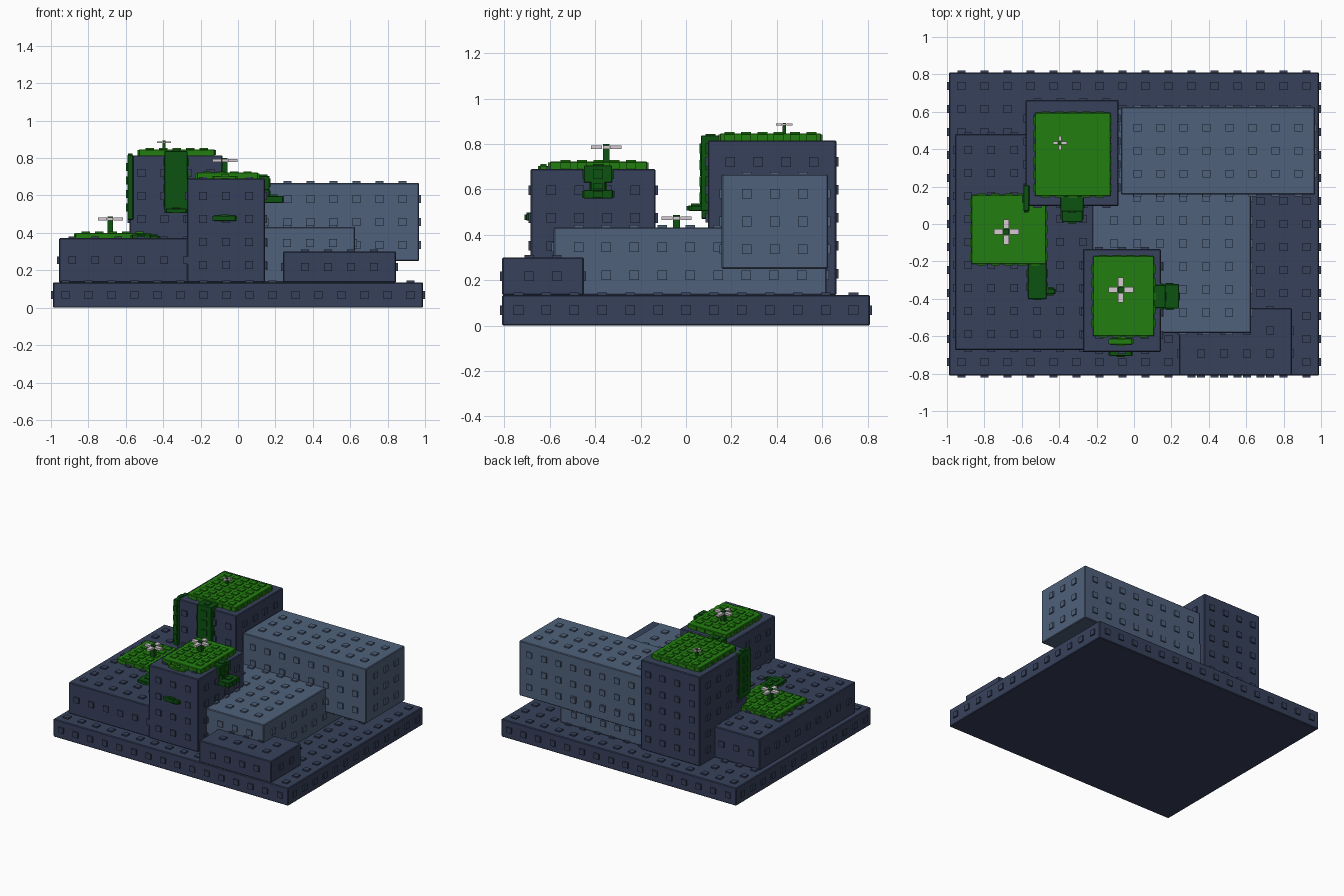
import bpy
import bmesh
from mathutils import Vector, Matrix

cube = bpy.data.objects.get("Cube")
if cube:
    bpy.data.objects.remove(cube, do_unlink=True)


def make_material(name, rgb):
    mat = bpy.data.materials.new(name)
    mat.use_nodes = True
    mat.diffuse_color = (*rgb, 1)
    mat.node_tree.nodes["Principled BSDF"].inputs["Base Color"].default_value = (*rgb, 1)
    return mat


NAVY = make_material("navy wall", (0.038, 0.053, 0.105))
SLATE = make_material("slate wall", (0.08, 0.12, 0.2))
LEAF = make_material("leaf green", (0.016, 0.21, 0.005))
VINE = make_material("vine green", (0.004, 0.085, 0.006))
PETAL = make_material("pale petal", (0.66, 0.6, 0.63))


def add_box(bm, lo, hi, bevel=0):
    lo, hi = Vector(lo), Vector(hi)
    mat = Matrix.Translation((lo + hi) / 2) @ Matrix.Diagonal((*(hi - lo), 1))
    verts = bmesh.ops.create_cube(bm, size=1, matrix=mat)["verts"]
    if bevel:
        edges = list({e for v in verts for e in v.link_edges})
        bmesh.ops.bevel(bm, geom=edges, offset=bevel, segments=1, affect='EDGES')


def add_studs(bm, lo, hi, pitch, size, out):
    """Centred grids of raised squares on the four walls and the top."""
    for axis, sign in ((0, -1), (0, 1), (1, -1), (1, 1), (2, 1)):
        u, v = [a for a in range(3) if a != axis]
        count = {a: max(1, int((hi[a] - lo[a]) / pitch + 0.02)) for a in (u, v)}
        for i in range(count[u]):
            for j in range(count[v]):
                c = Vector((0, 0, 0))
                c[axis] = hi[axis] if sign > 0 else lo[axis]
                for a, k in ((u, i), (v, j)):
                    c[a] = (lo[a] + hi[a]) / 2 + (k - (count[a] - 1) / 2) * pitch
                half = Vector((size / 2,) * 3)
                # squares never grow wider than a thin plate's edge
                for a in (u, v):
                    half[a] = min(half[a], (hi[a] - lo[a]) * 0.4)
                half[axis] = out
                add_box(bm, c - half, c + half)


def finish(bm, name, mat):
    mesh = bpy.data.meshes.new(name)
    bm.to_mesh(mesh)
    bm.free()
    mesh.materials.append(mat)
    obj = bpy.data.objects.new(name, mesh)
    bpy.context.collection.objects.link(obj)
    return obj


def studded(name, mat, boxes, pitch=0.123, size=0.042, out=0.01, bevel=0.005):
    bm = bmesh.new()
    for lo, hi in boxes:
        add_box(bm, lo, hi, bevel)
        add_studs(bm, lo, hi, pitch, size, out)
    return finish(bm, name, mat)


# Base and buildings
G = 0.135
studded("base_slab", NAVY, [((-0.99, -0.81, 0), (0.99, 0.81, G))])
studded("low_left_block", NAVY, [((-0.957, -0.674, G), (-0.2, 0.48, 0.372))])
studded("back_tower", NAVY, [((-0.58, 0.096, G), (-0.082, 0.662, 0.815))])
studded("front_tower", NAVY, [((-0.273, -0.684, G), (0.144, -0.134, 0.69))])
studded("small_front_block", NAVY, [((0.24, -0.81, G), (0.845, -0.45, 0.3))])
studded("middle_block", SLATE, [((-0.225, -0.583, G), (0.626, 0.62, 0.432))])
studded("overhanging_block", SLATE, [((-0.07, 0.157, 0.25), (0.968, 0.626, 0.667))])


def leafy(name, mat, boxes):
    studded(name, mat, boxes, pitch=0.072, size=0.044, out=0.007, bevel=0.003)


# Roof gardens
leafy("back_tower_garden", LEAF, [((-0.53, 0.15, 0.812), (-0.125, 0.595, 0.846))])
leafy("low_block_garden", LEAF, [((-0.87, -0.215, 0.368), (-0.47, 0.155, 0.4))])
leafy("front_tower_garden", LEAF, [((-0.22, -0.6, 0.687), (0.107, -0.172, 0.722))])

# Hanging vines
leafy("back_tower_front_vine", VINE, [
    ((-0.392, 0.066, 0.505), (-0.27, 0.15, 0.838)),
    ((-0.385, 0.01, 0.505), (-0.275, 0.08, 0.53))])
leafy("back_tower_side_vine", VINE, [
    ((-0.592, 0.068, 0.47), (-0.56, 0.205, 0.818))])
leafy("low_block_creeper", VINE, [
    ((-0.568, -0.4, 0.365), (-0.467, -0.2, 0.392)),
    ((-0.47, -0.375, 0.365), (-0.425, -0.345, 0.385))])
leafy("front_tower_side_vine", VINE, [
    ((0.105, -0.45, 0.63), (0.168, -0.325, 0.705)),
    ((0.14, -0.42, 0.57), (0.168, -0.355, 0.64)),
    ((0.14, -0.452, 0.56), (0.24, -0.322, 0.597))])
leafy("front_tower_roof_vine", LEAF, [((-0.13, -0.645, 0.687), (-0.01, -0.612, 0.705))])
leafy("front_tower_front_vine", VINE, [((-0.13, -0.705, 0.463), (-0.012, -0.68, 0.492))])

# Flowers: a thin stem with four flat petals around it
for label, x, y, base, z, r in (("back_tower", -0.396, 0.433, 0.84, 0.885, 0.037),
                                ("low_block", -0.682, -0.042, 0.395, 0.473, 0.067),
                                ("front_tower", -0.07, -0.352, 0.715, 0.786, 0.067)):
    w = r * 0.22
    bm = bmesh.new()
    add_box(bm, (x - w, y - w, base), (x + w, y + w, z + r * 0.22))
    finish(bm, label + "_flower_stem", VINE)
    bm = bmesh.new()
    for dx, dy in ((1, 0), (-1, 0), (0, 1), (0, -1)):
        c = Vector((x + dx * r * 0.63, y + dy * r * 0.63, z))
        half = Vector((r * (0.37 if dx else 0.22), r * (0.37 if dy else 0.22), r * 0.12))
        add_box(bm, c - half, c + half)
    finish(bm, label + "_flower_petals", PETAL)
